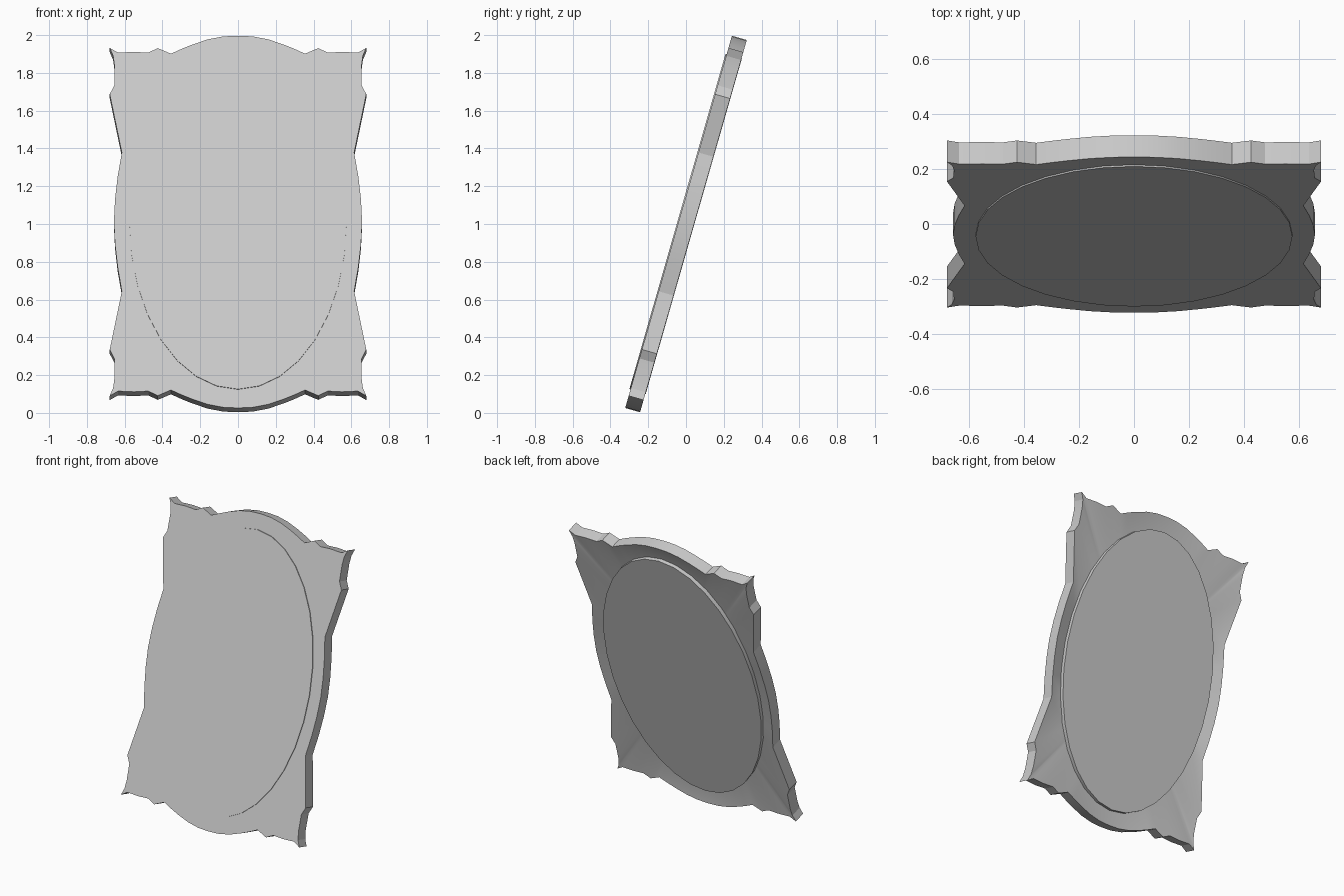
import bpy, bmesh, math
from mathutils import Matrix, Vector

if "Cube" in bpy.data.objects:
    bpy.data.objects.remove(bpy.data.objects["Cube"])

TILT = math.radians(16)
THICK = 0.082       # frame thickness at its outer rim
RECESS = 0.026      # how far the frame's back dips toward the oval
A, B = 0.575, 0.923 # oval half width and half height

# local x = width, y = depth (front face at -THICK/2), z = height; then lean back
LEAN = Matrix.Translation((0, 0, 1.0)) @ Matrix.Rotation(-TILT, 4, 'X')


def finish(bm, name):
    bmesh.ops.recalc_face_normals(bm, faces=bm.faces)
    bm.transform(LEAN)
    me = bpy.data.meshes.new(name)
    bm.to_mesh(me)
    bm.free()
    ob = bpy.data.objects.new(name, me)
    bpy.context.collection.objects.link(ob)
    bpy.context.view_layer.objects.active = ob
    ob.select_set(True)
    bpy.ops.object.shade_smooth_by_angle(angle=math.radians(15))
    ob.select_set(False)
    return ob


def ring(bm, pts, y):
    return [bm.verts.new((x, y, z)) for x, z in pts]


def bridge(bm, r1, r2):
    n = len(r1)
    for i in range(n):
        j = (i + 1) % n
        bm.faces.new((r1[i], r1[j], r2[j], r2[i]))


# quarter of the scrolled frame outline, top centre to side centre
quarter = [(0, 1.025), (.08, 1.021), (.16, 1.005), (.24, .977), (.30, .952),
           (.355, .926), (.425, .957), (.475, .932), (.55, .936), (.635, .932),
           (.679, .958), (.661, .915), (.654, .86), (.655, .752), (.679, .703),
           (.615, .382), (.637, .25), (.651, .125), (.657, 0)]
half = quarter + [(x, -z) for x, z in reversed(quarter[:-1])]
outline = half + [(-x, z) for x, z in reversed(half[1:-1])]


def on_oval(x, z, s):
    t = math.atan2(z / B, x / A)
    return (A * s * math.cos(t), B * s * math.sin(t))


# frame: flat front, straight rim, back sloping in to the oval
bm = bmesh.new()
front = ring(bm, outline, -THICK / 2)
back = ring(bm, outline, THICK / 2)
inner = ring(bm, [on_oval(x, z, 0.985) for x, z in outline], THICK / 2 - RECESS)
bridge(bm, front, back)
bridge(bm, back, inner)
bm.faces.new(front)
bm.faces.new(inner)
finish(bm, "mirror_frame")

# oval mirror plate, slightly proud of the frame on the front
N = 32
oval = [(A * math.cos(2 * math.pi * i / N), B * math.sin(2 * math.pi * i / N))
        for i in range(N)]
bm = bmesh.new()
f = ring(bm, oval, -THICK / 2 - 0.006)
b = ring(bm, oval, THICK / 2 + 0.002)
bridge(bm, f, b)
bm.faces.new(f)
bm.faces.new(b)
finish(bm, "mirror_oval")
